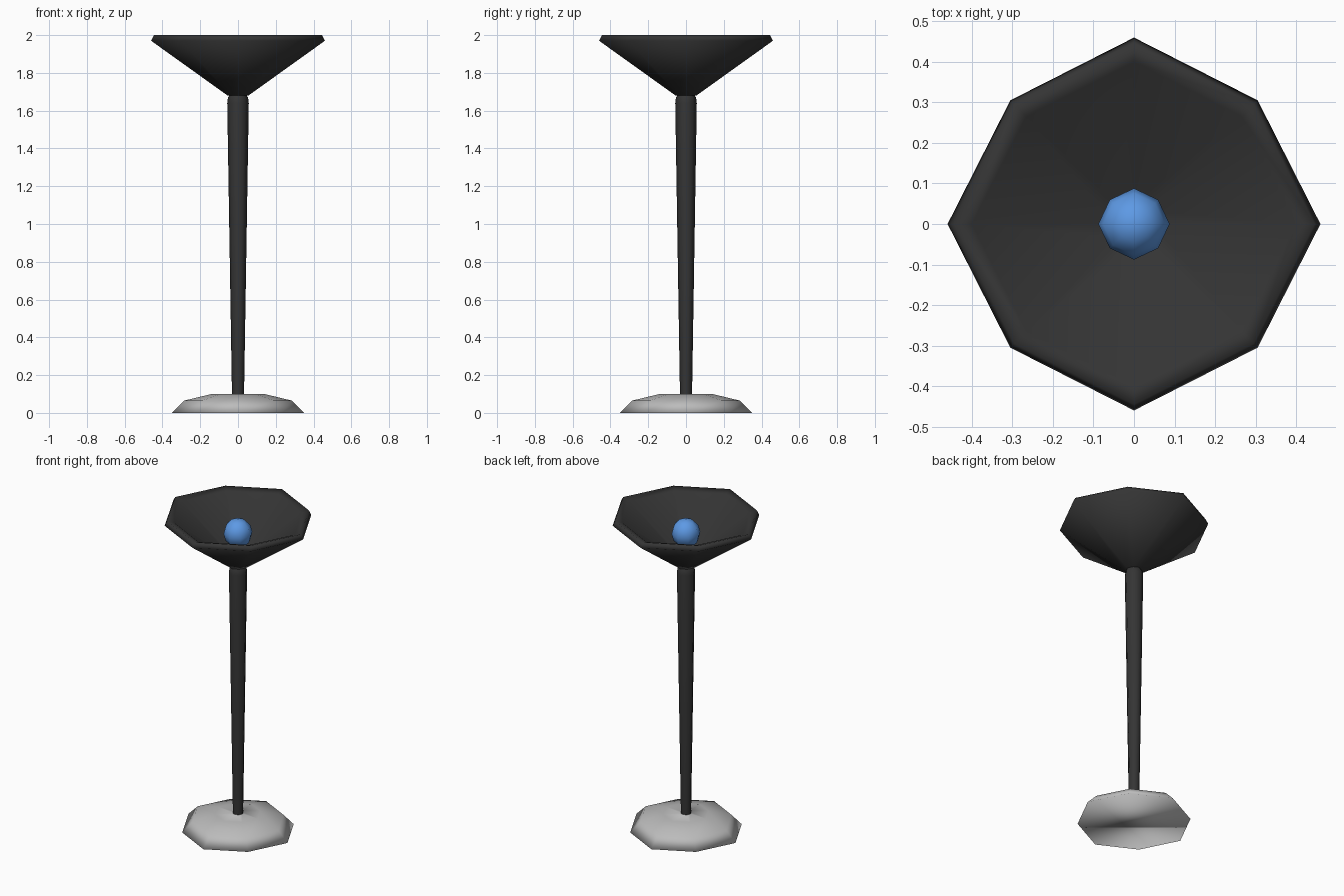
import bpy, bmesh, math

if "Cube" in bpy.data.objects:
    bpy.data.objects.remove(bpy.data.objects["Cube"])

def material(name, color):
    m = bpy.data.materials.new(name)
    m.diffuse_color = (*color, 1)
    m.use_nodes = True
    m.node_tree.nodes["Principled BSDF"].inputs["Base Color"].default_value = m.diffuse_color
    return m

dark = material("dark grey", (0.035, 0.035, 0.035))
light = material("light grey", (0.5, 0.5, 0.5))
blue = material("bulb blue", (0.11, 0.32, 0.78))

def lathe(name, profile, mat, diag=0.938, caps=(True, True), sides=8):
    """Revolve (radius, z) points around z; diagonal corners are pulled in by diag."""
    bm = bmesh.new()
    rings = []
    for r, z in profile:
        n = 1 if r == 0 else sides
        ring = []
        for i in range(n):
            a, q = 2 * math.pi * i / sides, r * (diag if i % 2 else 1)
            ring.append(bm.verts.new((q * math.cos(a), q * math.sin(a), z)))
        rings.append(ring)
    for a, b in zip(rings, rings[1:]):
        for i in range(sides):
            j = (i + 1) % sides
            quad = [a[i % len(a)], a[j % len(a)], b[j % len(b)], b[i % len(b)]]
            bm.faces.new(list(dict.fromkeys(quad)))
    for ring, cap in zip((rings[0], rings[-1]), caps):
        if cap and len(ring) > 1:
            bm.faces.new(ring)
    bmesh.ops.recalc_face_normals(bm, faces=bm.faces)
    for f in bm.faces:
        f.smooth = True
    me = bpy.data.meshes.new(name)
    bm.to_mesh(me)
    bm.free()
    me.materials.append(mat)
    ob = bpy.data.objects.new(name, me)
    bpy.context.collection.objects.link(ob)
    return ob

# Foot, with a small collar where the pole enters
lathe("base", [(0.35, 0), (0.285, 0.065), (0.14, 0.10), (0.031, 0.10), (0.031, 0.105)],
      light, caps=(True, False))
# Tapered pole with a rounded top
lathe("pole", [(0.032, 0.10), (0.057, 1.64), (0.053, 1.67), (0.04, 1.69)],
      dark, caps=(False, False))
# Hollow conical bowl with a lip
lathe("shade", [(0, 1.68), (0.055, 1.68), (0.46, 1.97), (0.445, 2.0),
                (0.40, 1.985), (0.05, 1.74), (0, 1.74)], dark)
# Bulb
R, Z, N = 0.088, 1.89, 6
lathe("bulb", [(0 if k in (0, N) else R * math.sin(math.pi * k / N),
                Z - R * math.cos(math.pi * k / N)) for k in range(N + 1)], blue, diag=0.96)
